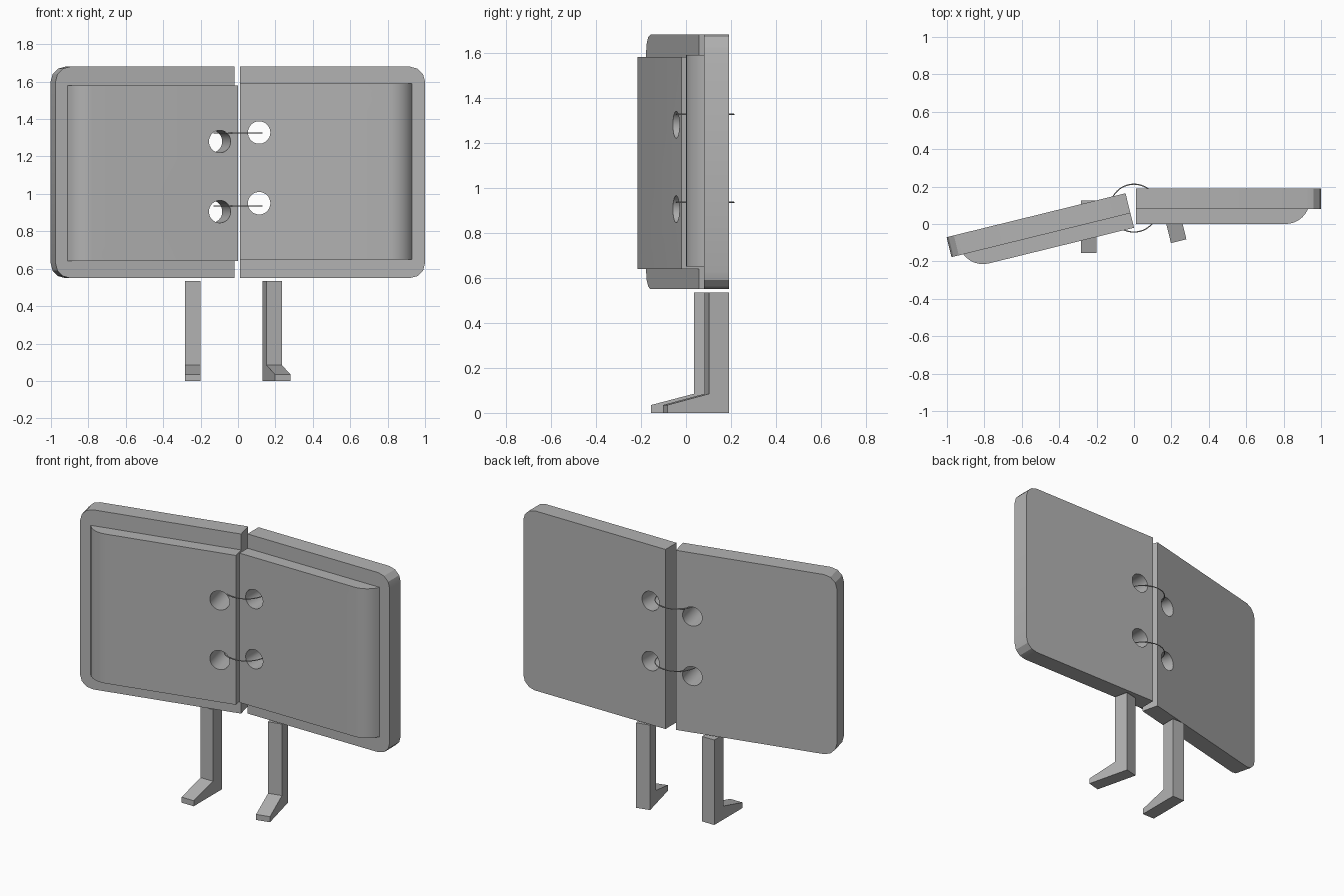
import bpy, bmesh, math
from mathutils import Matrix

if "Cube" in bpy.data.objects:
    bpy.data.objects.remove(bpy.data.objects["Cube"])

ANGLE = math.radians(13.8)
grey = bpy.data.materials.new("grey")
grey.diffuse_color = (0.45, 0.45, 0.45, 1)
grey.use_nodes = True
grey.node_tree.nodes["Principled BSDF"].inputs["Base Color"].default_value = grey.diffuse_color


def prism(name, points, direction):
    """Extrude a closed outline of 3D points along a direction."""
    bm = bmesh.new()
    face = bm.faces.new([bm.verts.new(p) for p in points])
    out = bmesh.ops.extrude_face_region(bm, geom=[face])["geom"]
    bmesh.ops.translate(bm, vec=direction,
                        verts=[g for g in out if isinstance(g, bmesh.types.BMVert)])
    bmesh.ops.recalc_face_normals(bm, faces=bm.faces)
    mesh = bpy.data.meshes.new(name)
    bm.to_mesh(mesh)
    bm.free()
    mesh.materials.append(grey)
    obj = bpy.data.objects.new(name, mesh)
    bpy.context.collection.objects.link(obj)
    return obj


def smooth(obj):
    bpy.ops.object.select_all(action='DESELECT')
    obj.select_set(True)
    bpy.context.view_layer.objects.active = obj
    bpy.ops.object.shade_smooth_by_angle(angle=math.radians(25))


def boolean(obj, other, operation):
    mod = obj.modifiers.new(operation.lower(), 'BOOLEAN')
    mod.operation, mod.solver, mod.object = operation, 'EXACT', other
    bpy.context.view_layer.objects.active = obj
    bpy.ops.object.modifier_apply(modifier=mod.name)
    bpy.data.objects.remove(other)


def panel(name, side, x0, x1, pad_x, pad_z, hole_x, hole_zs):
    # Back slab with rounded outer corners
    r, steps, z0, z1 = 0.08, 3, 0.55, 1.68
    outline = [(x0, z1), (x0, z0)]
    for cz, start in ((z0 + r, -90), (z1 - r, 0)):
        for i in range(steps + 1):
            a = math.radians(start + 90 * i / steps)
            outline.append((x1 - r + r * math.cos(a), cz + r * math.sin(a)))
    slab = prism(name, [(side * x, 0.08, z) for x, z in outline], (0, 0.11, 0))
    # Raised front pad whose outer end curves back to the slab
    R, end = 0.13, math.radians(67)
    curve = [(pad_x - 0.12 + R * math.sin(end * i / 6), R * (1 - math.cos(end * i / 6)))
             for i in range(7)]
    profile = [(x0, 0.1), (x0, 0)] + curve + [(pad_x, 0.1)]
    pad = prism("pad", [(side * x, y, pad_z) for x, y in profile], (0, 0, 0.94))
    boolean(slab, pad, 'UNION')
    # Wire holes
    for z in hole_zs:
        circle = [(side * hole_x + 0.06 * math.cos(t * math.tau / 32), -0.1,
                   z + 0.06 * math.sin(t * math.tau / 32)) for t in range(32)]
        boolean(slab, prism("hole", circle, (0, 0.5, 0)), 'DIFFERENCE')
    smooth(slab)
    return slab


panel("right_panel", 1, 0.01, 1.0, 0.93, 0.65, 0.113, (1.328, 0.95))
left = panel("left_panel", -1, 0.0, 0.985, 0.92, 0.64, 0.10, (1.28, 0.905))
left.matrix_world = Matrix.Translation((0, -0.02, 0)) @ Matrix.Rotation(ANGLE, 4, 'Z')

# Binding rings
for i, z in enumerate((1.326, 0.935)):
    bpy.ops.mesh.primitive_torus_add(location=(0, 0.085, z), major_radius=0.128,
                                     minor_radius=0.003, major_segments=48, minor_segments=8)
    ring = bpy.context.object
    ring.name = f"ring_{i + 1}"
    ring.data.materials.append(grey)
    smooth(ring)

# Legs with wedge feet: origin at the back of the heel
side_view = [(0, 0), (-0.28, 0), (-0.28, 0.035), (-0.09, 0.085), (-0.09, 0.535), (0, 0.535)]
for name, x, y, turn in (("left_leg", -0.242, 0.125, 0), ("right_leg", 0.172, 0.18, ANGLE)):
    leg = prism(name, [(-0.0425, py, pz) for py, pz in side_view], (0.085, 0, 0))
    leg.matrix_world = Matrix.Translation((x, y, 0)) @ Matrix.Rotation(turn, 4, 'Z')
